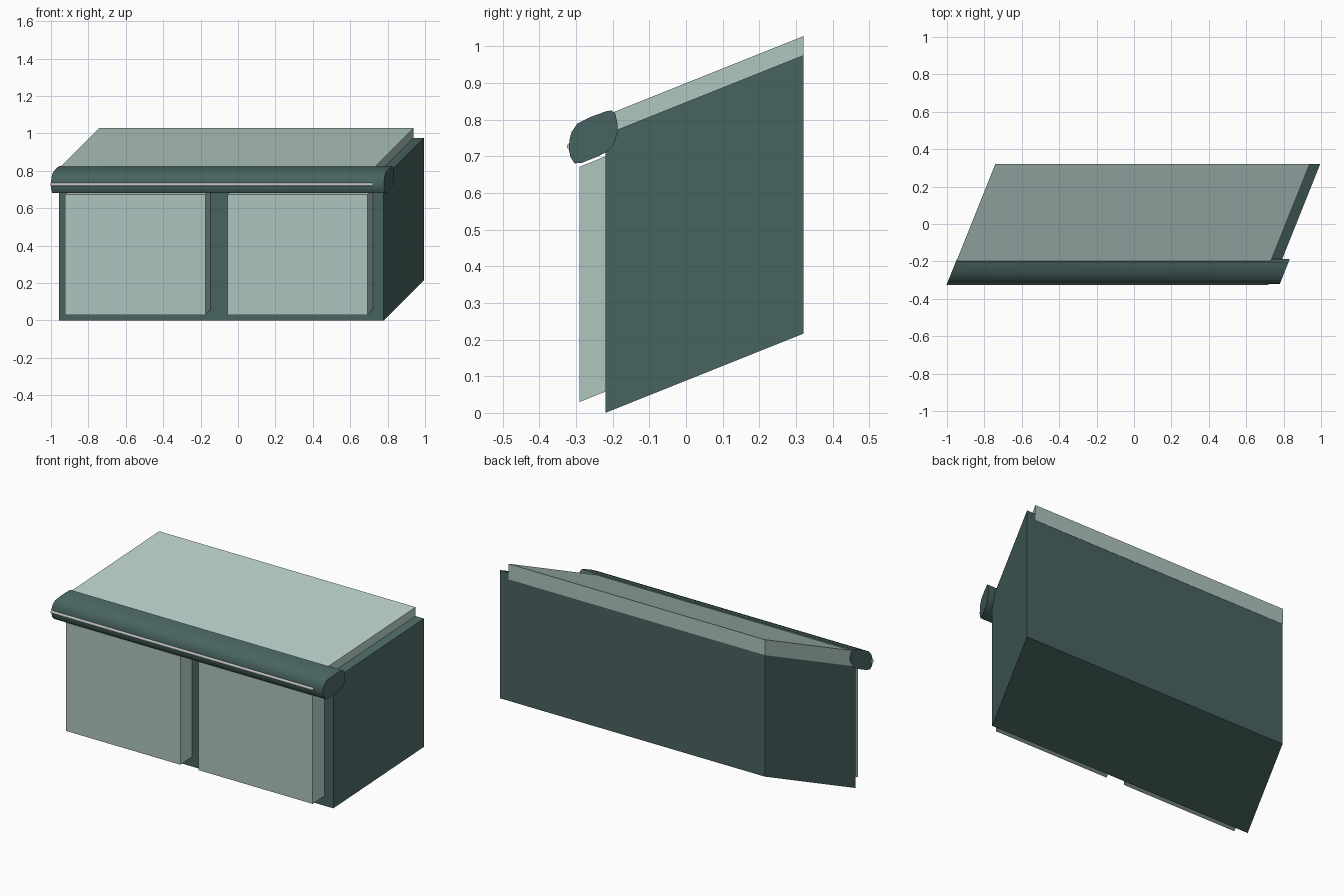
import bpy, bmesh, math

if "Cube" in bpy.data.objects:
    bpy.data.objects.remove(bpy.data.objects["Cube"])

# Everything recedes obliquely: x and z shift with depth, measured from the cabinet front
K, Y0 = 0.4, -0.22


def material(name, rgb):
    m = bpy.data.materials.new(name)
    m.diffuse_color = (*rgb, 1)
    m.use_nodes = True
    m.node_tree.nodes["Principled BSDF"].inputs["Base Color"].default_value = m.diffuse_color
    return m


dark = material("dark_green_grey", (0.065, 0.125, 0.118))
light = material("pale_green_grey", (0.43, 0.56, 0.52))
silver = material("pale_metal", (0.75, 0.75, 0.72))


def finish(name, bm, mat, smooth=False):
    bmesh.ops.recalc_face_normals(bm, faces=bm.faces)
    me = bpy.data.meshes.new(name)
    bm.to_mesh(me)
    bm.free()
    me.materials.append(mat)
    ob = bpy.data.objects.new(name, me)
    bpy.context.collection.objects.link(ob)
    if smooth:
        bpy.ops.object.select_all(action='DESELECT')
        bpy.context.view_layer.objects.active = ob
        ob.select_set(True)
        bpy.ops.object.shade_smooth_by_angle(angle=math.radians(40))


def oblique_box(name, xs, ys, zs, mat):
    bm = bmesh.new()
    bmesh.ops.create_cube(bm, size=1)
    for v in bm.verts:
        x, y, z = (r[0] if c < 0 else r[1] for c, r in zip(v.co, (xs, ys, zs)))
        s = K * (y - Y0)
        v.co = (x + s, y, z + s)
    finish(name, bm, mat)


def oblique_bar(name, xs, profile, mat):
    bm = bmesh.new()
    a, b = ([bm.verts.new((x + K * (y - Y0), y, z)) for y, z in profile] for x in xs)
    n = len(profile)
    bm.faces.new(a)
    bm.faces.new(b[::-1])
    for i in range(n):
        j = (i + 1) % n
        bm.faces.new((a[i], b[i], b[j], a[j]))
    finish(name, bm, mat, True)


# Two cabinet halves, each with a pale block standing proud at the front
for side, x in (("left", -0.957), ("right", -0.089)):
    oblique_box(side + "_cabinet", (x, x + 0.868), (-0.22, 0.32), (0, 0.76), dark)
    oblique_box(side + "_door", (x + 0.06, x + 0.81), (-0.29, 0.318), (0.058, 0.70), light)

# Worktop slab, sunk into the cabinet
oblique_box("worktop", (-0.958, 0.723), (-0.24, 0.321), (0.72, 0.812), light)

# Rounded front rail
rail = [(-0.320, 0.72), (-0.318, 0.745), (-0.312, 0.767), (-0.297, 0.789), (-0.26, 0.808),
        (-0.215, 0.824), (-0.203, 0.825), (-0.193, 0.817), (-0.187, 0.79), (-0.187, 0.765),
        (-0.195, 0.737), (-0.212, 0.715), (-0.24, 0.70), (-0.285, 0.682), (-0.304, 0.681),
        (-0.315, 0.697)]
oblique_bar("front_rail", (-0.96, 0.82), rail, dark)

# Thin metal trim along the rail
trim = [(-0.317 + 0.008 * math.cos(t * math.pi / 6), 0.727 + 0.009 * math.sin(t * math.pi / 6))
        for t in range(12)]
oblique_bar("rail_trim", (-0.961, 0.76), trim, silver)
